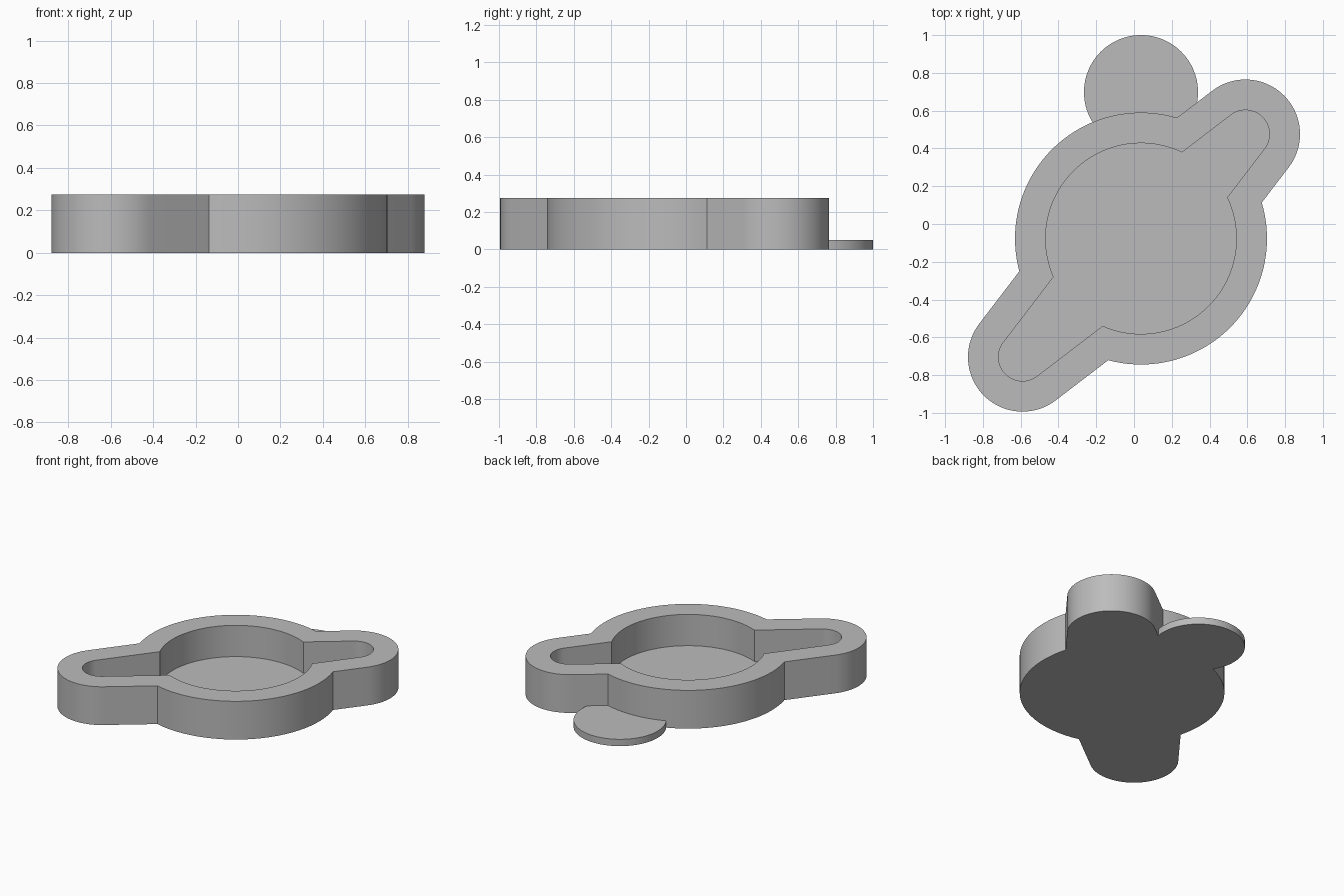
import bpy
import bmesh
from math import acos, cos, sin, pi, radians
from mathutils import Vector

cube = bpy.data.objects.get("Cube")
if cube:
    bpy.data.objects.remove(cube, do_unlink=True)

HEIGHT, FLOOR, TAB_HEIGHT = 0.275, 0.05, 0.049
CENTRE = Vector((0.037, -0.077))
RADIUS, LOBE_RADIUS, WALL = 0.667, 0.289, 0.162
AXIS = radians(45)
LOBES = ((AXIS, 0.782), (AXIS + pi, 0.887))   # direction, distance from centre
SIDE = radians(82.4)                          # normal of the tapering arm sides

grey = bpy.data.materials.new("plain grey")
grey.use_nodes = True
COLOUR = (0.5, 0.5, 0.5, 1)
grey.diffuse_color = COLOUR
grey.node_tree.nodes["Principled BSDF"].inputs["Base Color"].default_value = COLOUR


def arc(centre, radius, start, end, steps):
    """Points along an arc, both ends included."""
    return [centre + radius * Vector((cos(a), sin(a)))
            for a in (start + (end - start) * i / steps for i in range(steps + 1))]


def outline(inset):
    """Round body with two tapered, round-ended arms, shrunk by inset."""
    big, small = RADIUS - inset, LOBE_RADIUS - inset
    # angle from an arm's axis at which its side meets the round body
    joins = [SIDE - acos((d * cos(SIDE) + small) / big) for _, d in LOBES]
    points = []
    for i, (axis, dist) in enumerate(LOBES):
        tip = CENTRE + dist * Vector((cos(axis), sin(axis)))
        points += arc(tip, small, axis - SIDE, axis + SIDE, 40)
        points += arc(CENTRE, big, axis + joins[i], axis + pi - joins[1 - i], 48)
    return points


def build(name, rings):
    """Skin a stack of matching outlines (points, z) and cap both ends."""
    bm = bmesh.new()
    loops = [[bm.verts.new((p.x, p.y, z)) for p in pts] for pts, z in rings]
    for low, high in zip(loops, loops[1:]):
        for i in range(len(low)):
            bm.faces.new((low[i - 1], low[i], high[i], high[i - 1]))
    bm.faces.new(reversed(loops[0]))
    bm.faces.new(loops[-1])
    bmesh.ops.recalc_face_normals(bm, faces=bm.faces[:])
    mesh = bpy.data.meshes.new(name)
    bm.to_mesh(mesh)
    bm.free()
    mesh.materials.append(grey)
    obj = bpy.data.objects.new(name, mesh)
    bpy.context.collection.objects.link(obj)
    return obj


# Open tray: outer wall, rim, inner wall and floor
outer, inner = outline(0), outline(WALL)
tray = build("tray", [(outer, 0), (outer, HEIGHT), (inner, HEIGHT), (inner, FLOOR)])

# Thin round tab at the back, trimmed where it meets the tray
disc = arc(Vector((CENTRE.x, 0.698)), 0.302, 0, 2 * pi, 96)[:-1]
tab = build("tab", [(disc, 0), (disc, TAB_HEIGHT)])
cutter = build("tab_cutter", [(outer, -0.1), (outer, HEIGHT)])
cutter.hide_render = True
cutter.hide_set(True)
trim = tab.modifiers.new("trim", 'BOOLEAN')
trim.operation = 'DIFFERENCE'
trim.solver = 'EXACT'
trim.object = cutter

# Bake the trim, drop the cutter, and shade
bpy.context.view_layer.objects.active = tab
tab.select_set(True)
bpy.ops.object.modifier_apply(modifier=trim.name)
bpy.data.objects.remove(cutter, do_unlink=True)
tray.select_set(True)
bpy.ops.object.shade_smooth_by_angle(angle=radians(20))
